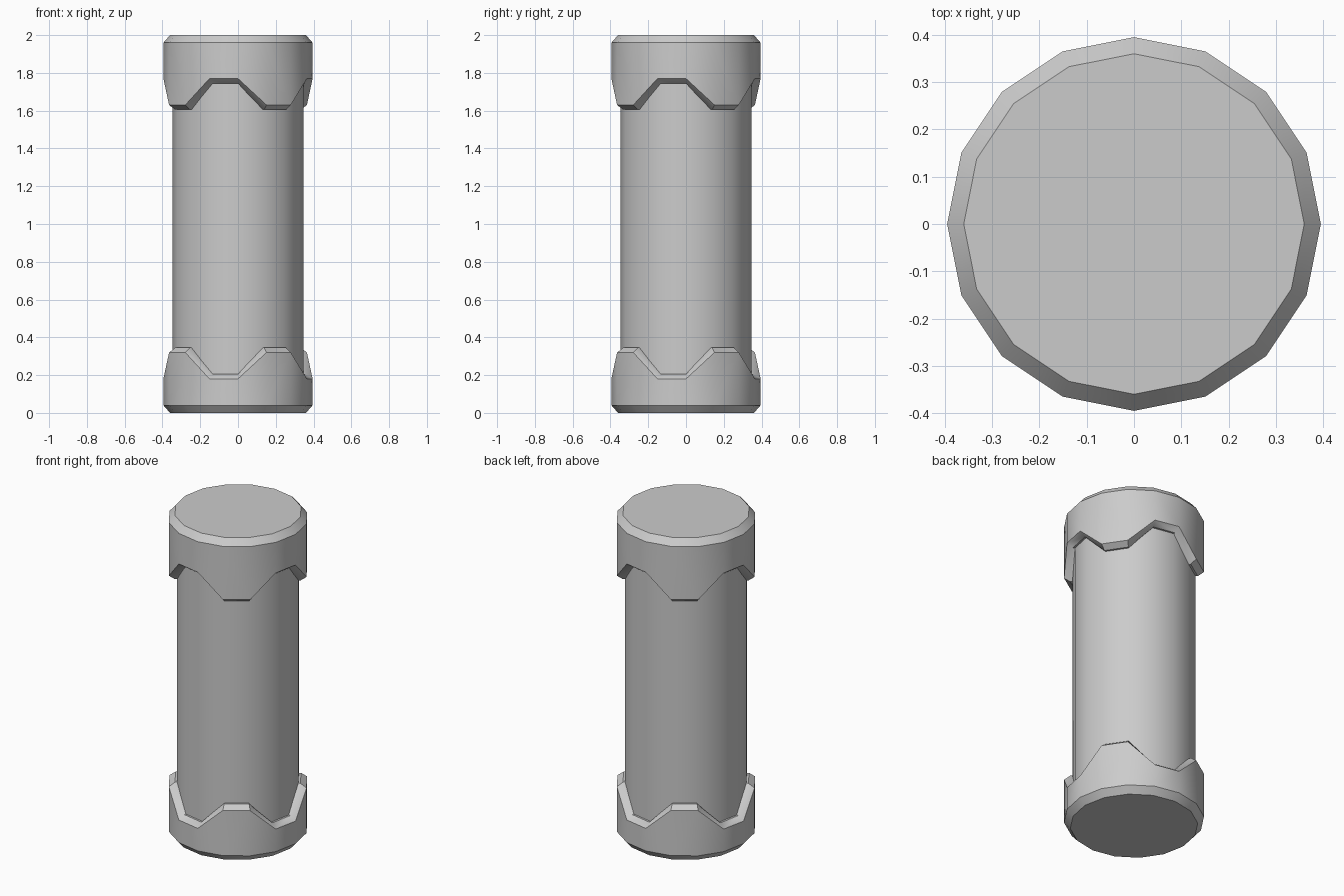
import bpy, bmesh, math

if "Cube" in bpy.data.objects:
    bpy.data.objects.remove(bpy.data.objects["Cube"])

SIDES = 16


def finish(name, bm):
    bmesh.ops.recalc_face_normals(bm, faces=bm.faces)
    mesh = bpy.data.meshes.new(name)
    bm.to_mesh(mesh)
    bm.free()
    ob = bpy.data.objects.new(name, mesh)
    bpy.context.collection.objects.link(ob)
    bpy.ops.object.select_all(action='DESELECT')
    ob.select_set(True)
    bpy.context.view_layer.objects.active = ob
    bpy.ops.object.shade_smooth_by_angle(angle=math.radians(30))
    return ob


def lofted(name, rings, close_end):
    """Each ring is (radius, function giving z for side index)."""
    bm = bmesh.new()
    loops = []
    for r, zf in rings:
        loops.append([bm.verts.new((r * math.cos(2 * math.pi * k / SIDES),
                                    r * math.sin(2 * math.pi * k / SIDES), zf(k)))
                      for k in range(SIDES)])
    for a, b in zip(loops, loops[1:]):
        for k in range(SIDES):
            n = (k + 1) % SIDES
            bm.faces.new((a[k], a[n], b[n], b[k]))
    bm.faces.new(loops[0])
    if close_end:
        bm.faces.new(loops[-1])
    return finish(name, bm)


def cap(name, end, direction, shallow, deep):
    """End cap with chamfered rim and a four-toothed zigzag lip."""
    def flat(d):
        return lambda k: end + direction * d

    def lip(extra):
        return lambda k: end + direction * ((deep if k % 4 in (1, 2) else shallow) + extra)

    return lofted(name, [(0.36, flat(0)), (0.395, flat(0.04)), (0.395, lip(0)),
                         (0.36, lip(0.025)), (0.335, lip(0.025))], False)


# Central tube
lofted("body_tube", [(0.348, lambda k: 0.08), (0.348, lambda k: 1.92)], True)

# End caps
cap("bottom_cap", 0.0, 1, 0.18, 0.32)
cap("top_cap", 2.0, -1, 0.23, 0.37)
